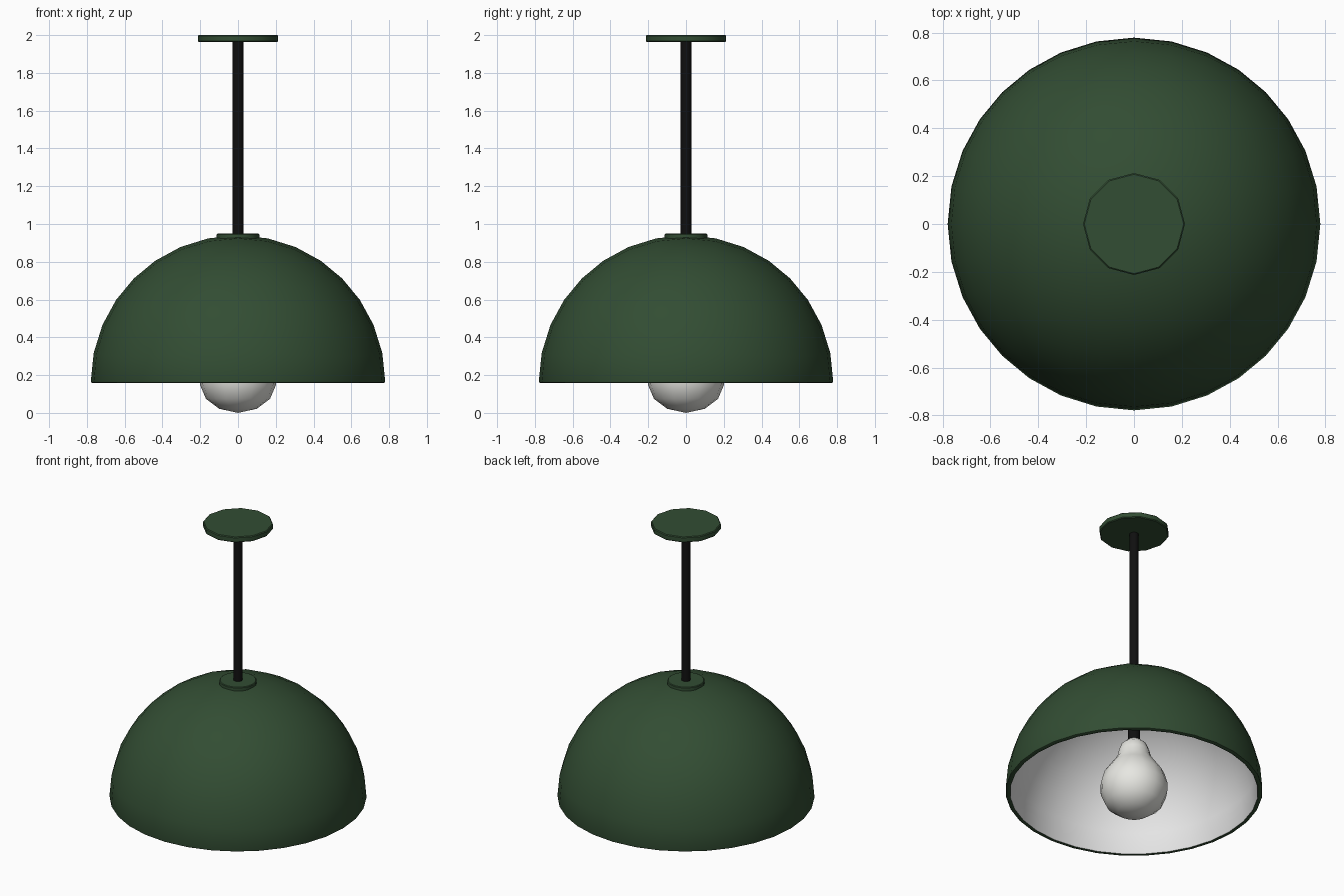
import bpy
import bmesh
from math import pi, radians
from mathutils import Vector, Matrix

cube = bpy.data.objects.get("Cube")
if cube:
    bpy.data.objects.remove(cube, do_unlink=True)


def material(name, color):
    mat = bpy.data.materials.new(name)
    mat.use_nodes = True
    mat.diffuse_color = (*color, 1)
    mat.node_tree.nodes["Principled BSDF"].inputs["Base Color"].default_value = (*color, 1)
    return mat


green = material("dark green enamel", (0.032, 0.074, 0.033))
black = material("black metal", (0.005, 0.005, 0.005))
white = material("white enamel", (0.8, 0.8, 0.8))
glass = material("warm white glass", (0.8, 0.8, 0.76))


def new_object(name, bm, *mats):
    mesh = bpy.data.meshes.new(name)
    bmesh.ops.recalc_face_normals(bm, faces=bm.faces)
    bm.to_mesh(mesh)
    bm.free()
    for mat in mats:
        mesh.materials.append(mat)
    obj = bpy.data.objects.new(name, mesh)
    bpy.context.collection.objects.link(obj)
    return obj


def activate(obj):
    bpy.ops.object.select_all(action='DESELECT')
    obj.select_set(True)
    bpy.context.view_layer.objects.active = obj


def apply(obj, kind, **settings):
    activate(obj)
    mod = obj.modifiers.new(kind.title(), kind)
    for key, value in settings.items():
        setattr(mod, key, value)
    bpy.ops.object.modifier_apply(modifier=mod.name)


def smooth(obj):
    activate(obj)
    bpy.ops.object.shade_smooth_by_angle(angle=radians(35))


def lathe(name, profile, sides, mat):
    """Spin a (radius, height) profile that starts and ends on the axis."""
    bm = bmesh.new()
    verts = [bm.verts.new((r, 0, z)) for r, z in profile]
    edges = [bm.edges.new(pair) for pair in zip(verts, verts[1:])]
    bmesh.ops.spin(bm, geom=verts + edges, cent=(0, 0, 0), axis=(0, 0, 1),
                   angle=2 * pi, steps=sides, use_duplicate=False)
    bmesh.ops.remove_doubles(bm, verts=bm.verts, dist=0.0005)
    obj = new_object(name, bm, mat)
    smooth(obj)
    return obj


def disc(name, radius, bottom, top, sides, mat, bevel=0.0):
    """Closed cylinder, optionally with softened rims."""
    bm = bmesh.new()
    bmesh.ops.create_cone(bm, cap_ends=True, segments=sides, radius1=radius,
                          radius2=radius, depth=top - bottom,
                          matrix=Matrix.Translation((0, 0, (top + bottom) / 2)))
    obj = new_object(name, bm, mat)
    if bevel:
        apply(obj, 'BEVEL', width=bevel, segments=1, limit_method='ANGLE',
              angle_limit=radians(50))
    smooth(obj)
    return obj


# Dome shade: upper half of a rounded cube, white on the inside
RADIUS, RIM_Z = 0.78, 0.16
bm = bmesh.new()
bmesh.ops.create_cube(bm, size=2)
shade = new_object("dome_shade", bm, green, white)
apply(shade, 'SUBSURF', levels=3)
bm = bmesh.new()
bm.from_mesh(shade.data)
for v in bm.verts:
    v.co = v.co.normalized() * RADIUS
bmesh.ops.delete(bm, geom=[v for v in bm.verts if v.co.z < -0.01], context='VERTS')
bmesh.ops.translate(bm, verts=bm.verts, vec=(0, 0, RIM_Z))
bm.to_mesh(shade.data)
bm.free()
apply(shade, 'SOLIDIFY', thickness=0.03, offset=-1, material_offset=1)
apply(shade, 'BEVEL', width=0.008, segments=2, limit_method='ANGLE',
      angle_limit=radians(50))

# Inner faces point back towards the dome centre; the rim stays green
centre = Vector((0, 0, RIM_Z))
for face in shade.data.polygons:
    inward = face.normal.dot((face.center - centre).normalized()) < -0.8
    face.material_index = 1 if inward else 0
smooth(shade)

# Hanging hardware
disc("ceiling_canopy", 0.213, 1.963, 2.0, 12, green, bevel=0.005)
disc("shade_collar", 0.113, 0.915, 0.949, 16, green, bevel=0.004)
disc("hanging_rod", 0.028, 0.9, 1.97, 12, black)
disc("bulb_socket", 0.037, 0.46, 0.92, 12, black)

# Pear-shaped bulb
lathe("bulb", [(0, 0), (0.1, 0.022), (0.17, 0.075), (0.202, 0.15), (0.205, 0.21),
               (0.185, 0.28), (0.14, 0.345), (0.105, 0.395), (0.095, 0.44),
               (0.078, 0.485), (0.045, 0.515), (0, 0.53)], 16, glass)
